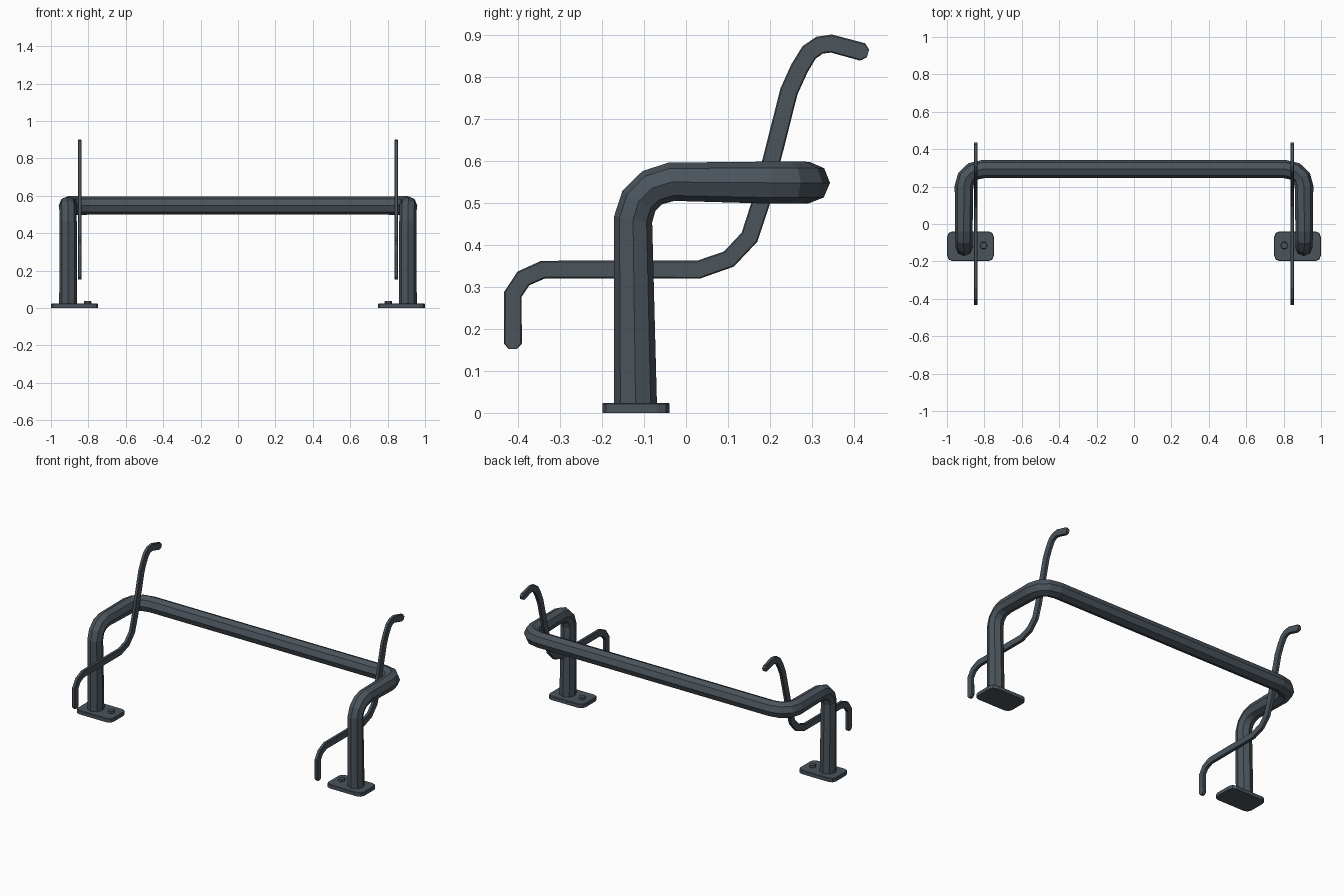
import bpy
import bmesh
from math import cos, sin, pi
from mathutils import Vector, Matrix

cube = bpy.data.objects.get("Cube")
if cube:
    bpy.data.objects.remove(cube, do_unlink=True)

steel = bpy.data.materials.new("dark slate steel")
steel.use_nodes = True
colour = (0.07, 0.09, 0.108, 1)
steel.diffuse_color = colour
steel.node_tree.nodes["Principled BSDF"].inputs["Base Color"].default_value = colour


def finish(name, bm):
    """Turn a bmesh into a flat shaded steel object."""
    bmesh.ops.recalc_face_normals(bm, faces=bm.faces)
    mesh = bpy.data.meshes.new(name)
    bm.to_mesh(mesh)
    bm.free()
    mesh.materials.append(steel)
    obj = bpy.data.objects.new(name, mesh)
    bpy.context.collection.objects.link(obj)
    return obj


def sweep(name, path, profile):
    """Sweep a profile (x, side) along a path of (point, side scale, x scale)."""
    bm = bmesh.new()
    pts = [Vector(p[0]) for p in path]
    u = Vector((1, 0, 0))
    old, rings = None, []
    for i, (_, side, wide) in enumerate(path):
        a = pts[i] - pts[max(i - 1, 0)]
        b = pts[min(i + 1, len(pts) - 1)] - pts[i]
        t = (a.normalized() + b.normalized()).normalized()
        if old:
            u = old.rotation_difference(t) @ u
        u = (u - t * u.dot(t)).normalized()
        v = t.cross(u)
        rings.append([bm.verts.new(pts[i] + u * x * wide + v * y * side)
                      for x, y in profile])
        old = t
    n = len(profile)
    for r, s in zip(rings, rings[1:]):
        for k in range(n):
            bm.faces.new((r[k], r[(k + 1) % n], s[(k + 1) % n], s[k]))
    bm.faces.new(rings[0])
    bm.faces.new(rings[-1])
    return finish(name, bm)


# Main octagonal tube: leg, bend, arm, bend, crossbar, then mirrored
half = [((-0.908, -0.12, 0.015), 0.051, 0.048),
        ((-0.908, -0.126, 0.46), 0.046, 0.046),
        ((-0.909, -0.112, 0.505), 0.046, 0.046),
        ((-0.91, -0.08, 0.536), 0.046, 0.046),
        ((-0.91, -0.035, 0.55), 0.046, 0.047),
        ((-0.909, 0.2, 0.548), 0.05, 0.05),
        ((-0.897, 0.248, 0.548), 0.05, 0.05),
        ((-0.862, 0.281, 0.548), 0.05, 0.05),
        ((-0.805, 0.294, 0.548), 0.049, 0.049)]
other = [((-p[0], p[1], p[2]), s, w) for p, s, w in reversed(half)]
octagon = [(cos(k * pi / 4), sin(k * pi / 4)) for k in range(8)]
sweep("main_tube", half + other, octagon)

# Flat bent hook, given as (y, z)
hook = [(-0.412, 0.165), (-0.412, 0.282), (-0.387, 0.32), (-0.34, 0.341),
        (0.03, 0.341), (0.102, 0.366), (0.151, 0.418), (0.178, 0.5),
        (0.245, 0.765), (0.27, 0.82), (0.293, 0.858), (0.318, 0.875),
        (0.346, 0.879), (0.42, 0.859)]
ends = [(-0.412, 0.152), (0.433, 0.855)]
b = 0.003
x, y = 0.01, 0.0215
bar = [(x, b - y), (x, y - b), (x - b, y), (b - x, y),
       (-x, y - b), (-x, b - y), (b - x, -y), (x - b, -y)]

for name, s in (("right", -1), ("left", 1)):
    rows = [(ends[0], 0.45)] + [(p, 1) for p in hook] + [(ends[1], 0.45)]
    sweep(name + "_hook", [((s * 0.846, *p), k, 1) for p, k in rows], bar)

    # Foot plate with rounded corners
    bm = bmesh.new()
    bmesh.ops.create_cube(bm, size=1, matrix=Matrix.Translation((s * 0.874, -0.119, 0.012))
                          @ Matrix.Diagonal((0.25, 0.16, 0.024, 1)))
    upright = [e for e in bm.edges if abs(e.verts[0].co.z - e.verts[1].co.z) > 0.01]
    bmesh.ops.bevel(bm, geom=upright, offset=0.03, segments=2, profile=0.5, affect='EDGES')
    rim = [e for e in bm.edges if all(v.co.z > 0.02 for v in e.verts)]
    bmesh.ops.bevel(bm, geom=rim, offset=0.003, segments=1, affect='EDGES')
    finish(name + "_foot_plate", bm)

    # Hexagonal bolt head
    bm = bmesh.new()
    bmesh.ops.create_cone(bm, cap_ends=True, segments=6, radius1=0.021, radius2=0.019,
                          depth=0.02, matrix=Matrix.Translation((s * 0.804, -0.115, 0.028))
                          @ Matrix.Rotation(pi / 6, 4, 'Z'))
    finish(name + "_bolt", bm)
